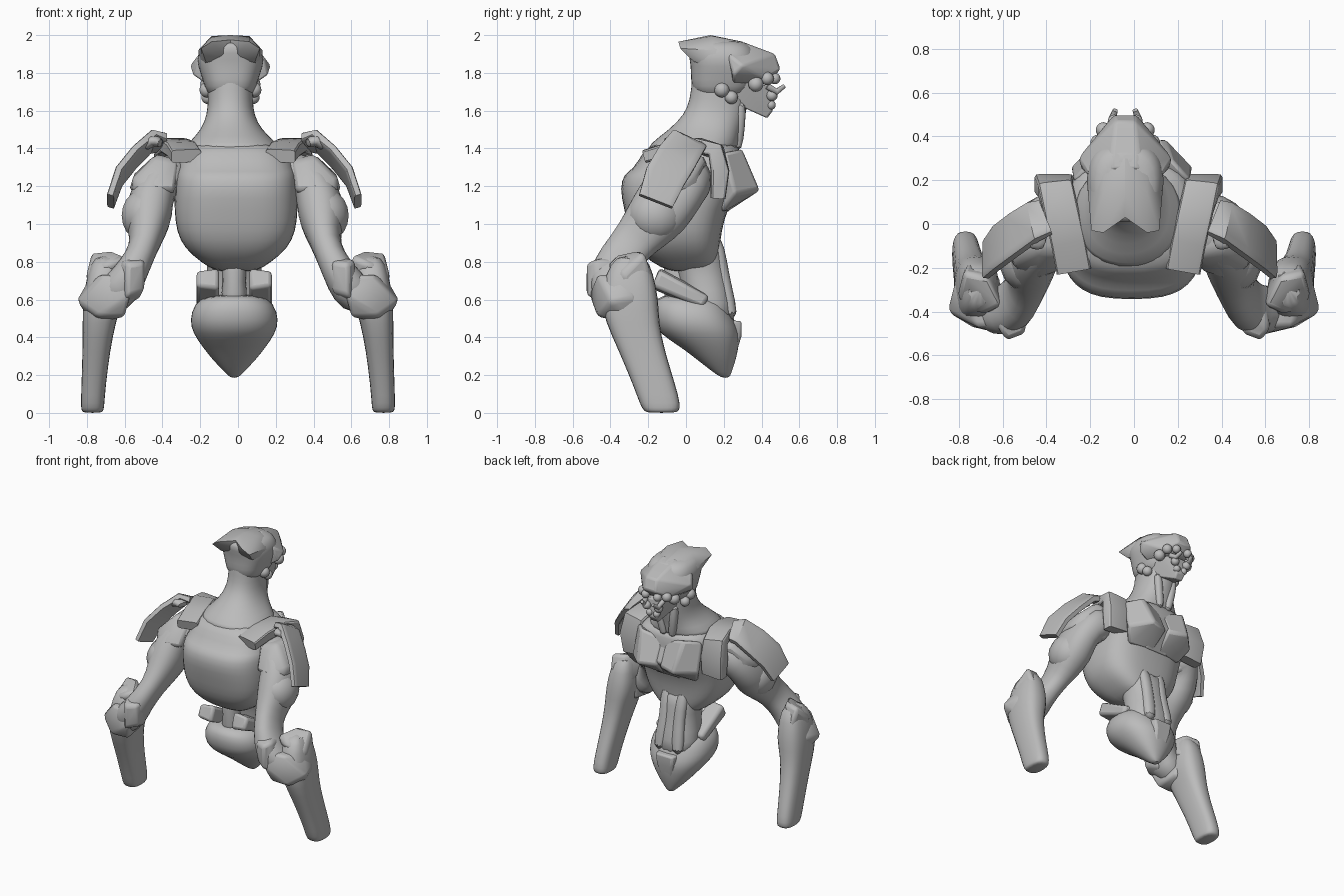
import bpy, bmesh, math
from mathutils import Vector

clay = bpy.data.materials.new("clay grey")
clay.diffuse_color = (0.5, 0.5, 0.5, 1)


def finish(bm, name, angle=35, subsurf=0, bevel=0):
    bmesh.ops.recalc_face_normals(bm, faces=bm.faces[:])
    me = bpy.data.meshes.new(name)
    bm.to_mesh(me)
    bm.free()
    me.materials.append(clay)
    ob = bpy.data.objects.new(name, me)
    bpy.context.collection.objects.link(ob)
    bpy.ops.object.select_all(action='DESELECT')
    ob.select_set(True)
    bpy.context.view_layer.objects.active = ob
    bpy.ops.object.shade_smooth_by_angle(angle=math.radians(angle))
    if bevel:
        m = ob.modifiers.new("bevel", 'BEVEL')
        m.width, m.segments = bevel, 2
    if subsurf:
        m = ob.modifiers.new("subsurf", 'SUBSURF')
        m.levels = m.render_levels = subsurf
    return ob


def loft(name, stations, ref=(1, 0, 0), flat=False, n=16, p=2.3, side=1, cx=0, subsurf=1, angle=60):
    """Skin superellipse rings (x, y, z, a, b) along a path; a lies along ref."""
    bm = bmesh.new()
    pts = [Vector((side * s[0] + cx, s[1], s[2])) for s in stations]
    rings = []
    for i, s in enumerate(stations):
        t = (pts[min(i + 1, len(pts) - 1)] - pts[max(i - 1, 0)]).normalized()
        if flat:
            t = Vector((0, 0, 1))
        u = Vector(ref)
        u = (u - t * u.dot(t)).normalized()
        v = t.cross(u)
        ring = []
        for k in range(n):
            ang = 2 * math.pi * (k + 0.5) / n
            c, d = math.cos(ang), math.sin(ang)
            c = math.copysign(abs(c) ** (2 / p), c)
            d = math.copysign(abs(d) ** (2 / p), d)
            ring.append(bm.verts.new(pts[i] + u * c * s[3] + v * d * s[4]))
        rings.append(ring)
    for r, q in zip(rings, rings[1:]):
        for k in range(n):
            bm.faces.new((r[k], r[(k + 1) % n], q[(k + 1) % n], q[k]))
    bm.faces.new(rings[0])
    bm.faces.new(rings[-1])
    return finish(bm, name, angle, subsurf)


def hull(name, pts, side=1, cx=0, bevel=0.012, angle=35):
    bm = bmesh.new()
    for x, y, z in pts:
        bm.verts.new((side * x + cx, y, z))
    res = bmesh.ops.convex_hull(bm, input=bm.verts[:])
    junk = {g for g in res["geom_interior"] + res["geom_unused"] if isinstance(g, bmesh.types.BMVert)}
    bmesh.ops.delete(bm, geom=list(junk), context='VERTS')
    bmesh.ops.dissolve_limit(bm, angle_limit=0.08, verts=bm.verts[:], edges=bm.edges[:])
    return finish(bm, name, angle, 0, bevel)


def both(pts):
    return [(s * x, y, z) for s in (1, -1) for x, y, z in pts]


def ball(name, loc, r, scale=(1, 1, 1)):
    bm = bmesh.new()
    bmesh.ops.create_uvsphere(bm, u_segments=14, v_segments=10, radius=r)
    bmesh.ops.scale(bm, verts=bm.verts[:], vec=scale)
    bmesh.ops.translate(bm, verts=bm.verts[:], vec=loc)
    return finish(bm, name)


# Torso, neck, skull: rings as (centre x, back y, front y, z, half width)
def body(name, rows, p):
    loft(name, [(x, (b + f) / 2, z, w, (f - b) / 2) for x, b, f, z, w in rows], flat=True, n=20, p=p)


body("torso", [
    (-.01, -.08, .14, .74, .10), (-.01, -.19, .17, .80, .19), (-.01, -.265, .18, .87, .275),
    (-.01, -.305, .19, .96, .32), (-.01, -.33, .22, 1.08, .33), (-.01, -.355, .29, 1.19, .33),
    (-.01, -.33, .30, 1.27, .325), (-.01, -.285, .30, 1.285, .315), (-.015, -.23, .29, 1.38, .30),
    (-.025, -.18, .28, 1.44, .22)], 2.9)
body("neck", [
    (-.02, -.24, .28, 1.36, .30), (-.03, -.19, .28, 1.43, .235), (-.035, -.09, .295, 1.50, .16),
    (-.04, -.01, .32, 1.58, .125), (-.04, .02, .33, 1.66, .12), (-.04, .03, .32, 1.76, .12),
    (-.04, .04, .30, 1.88, .12)], 2.2)
body("skull", [(-.04, .06, .30, 1.66, .11), (-.04, .025, .36, 1.73, .14), (-.04, .025, .38, 1.80, .16),
               (-.04, .02, .38, 1.87, .185), (-.04, 0, .36, 1.94, .16), (-.04, .03, .3, 1.975, .12)], 2.6)

# Waist and pelvis
body("abdomen", [
    (-.02, -.12, .19, .95, .20), (-.02, -.08, .21, .83, .15), (-.02, -.04, .225, .72, .14),
    (-.02, -.02, .26, .58, .17), (-.02, .02, .27, .46, .16)], 2.2)
body("spine", [(-.02, -.14, .02, .80, .08), (-.02, -.10, .06, .70, .05), (-.02, -.14, .06, .57, .09)], 2.2)
body("pelvis", [
    (-.02, -.14, .16, .63, .14), (-.02, -.18, .22, .58, .215), (-.02, -.18, .26, .49, .24),
    (-.02, -.145, .29, .42, .22), (-.02, -.03, .28, .35, .17), (-.02, .06, .265, .28, .115),
    (-.02, .15, .24, .21, .045), (-.02, .19, .23, .185, .02)], 2.3)
hull("pelvis_front", both([(.08, .24, .49), (.07, .295, .485), (.06, .295, .41), (.03, .23, .20),
                           (.1, .2, .4)]), 1, -.02)

# Sternum keel and throat
hull("sternum", both([(.05, .26, 1.38), (.04, .34, 1.2), (.10, .22, 1.06), (.14, .15, 1.3)]), 1, -.01)

# Brow and jaw
HX = -.04
hull("brow", both([
    (.06, .25, 1.975), (.06, .31, 1.96), (.045, .47, 1.90), (.05, .50, 1.82),
    (.215, .30, 1.84), (.17, .22, 1.90), (.20, .25, 1.79), (.12, .41, 1.77),
    (.05, .44, 1.75), (.13, .25, 1.74)]), 1, HX, .012)
hull("jaw", both([
    (.11, .2, 1.78), (.09, .23, 1.65), (.07, .37, 1.645), (.03, .43, 1.56), (.035, .46, 1.60),
    (.06, .44, 1.73), (.11, .32, 1.75)]), 1, HX, .008)

for s in (1, -1):
    tag = "_right" if s > 0 else "_left"

    # Belly ridges, hip plates, throat cords
    loft("belly_ridge" + tag, [(.07, .14, .94, .05, .05), (.06, .18, .80, .045, .04),
                               (.06, .20, .68, .045, .04), (.08, .245, .48, .055, .045)],
         n=10, side=s, cx=-.02)
    hull("hip_plate" + tag, [(x, y, z) for x, g in ((.08, 0), (.20, .015)) for y, z in (
        (-.14, .77 - g), (-.18, .655 + g), (.09, .54 + g), (.12, .63 - g))], s, -.02, .02)
    loft("throat_cord" + tag, [(.07, .29, 1.66, .035, .035), (.055, .285, 1.52, .03, .03),
                               (.03, .27, 1.38, .035, .03)], n=8, side=s, cx=HX)

    # Chest plates
    hull("chest_plate" + tag, [
        (.01, .27, 1.36), (.18, .30, 1.40), (.27, .20, 1.38), (.01, .35, 1.18), (.15, .395, 1.18),
        (.28, .26, 1.16), (.02, .21, 1.06), (.22, .19, 1.06), (.1, .1, 1.2)], s, -.01, .02)

    # Collar pad wrapping over the shoulder from back to front
    loft("collar_pad" + tag, [
        (.25, -.21, 1.36, .08, .035), (.275, -.08, 1.395, .08, .04), (.31, .07, 1.415, .08, .04),
        (.335, .16, 1.385, .08, .045), (.34, .18, 1.28, .09, .05), (.33, .17, 1.14, .085, .04)],
        n=12, p=7, side=s, cx=-.025, subsurf=0, angle=35)

    # Outer shoulder plate and its knob
    loft("shoulder_plate" + tag, [
        (.385, .03, 1.43, .085, .025), (.44, .01, 1.435, .10, .025), (.53, -.05, 1.35, .11, .022),
        (.61, -.11, 1.25, .11, .022), (.655, -.16, 1.12, .095, .02)],
        ref=(0, 1, -.45), n=12, p=7, side=s, cx=-.02, subsurf=0, angle=35)
    loft("plate_knob" + tag, [(.38, -.08, 1.42, .05, .03), (.43, -.06, 1.455, .06, .035),
                              (.48, -.05, 1.40, .05, .03)], ref=(0, 1, 0), n=10, side=s, cx=-.02)

    # Upper arm: shoulder cap, biceps bulge and tapering limb
    hull("shoulder_cap" + tag, [
        (.30, .12, 1.33), (.30, -.14, 1.34), (.42, .10, 1.37), (.42, -.12, 1.37), (.53, .04, 1.27),
        (.54, -.18, 1.25), (.56, -.04, 1.18), (.54, -.20, 1.17), (.46, .08, 1.12), (.32, .08, 1.10),
        (.32, -.22, 1.17), (.42, -.26, 1.18)], s, -.015, .03, 60)
    ball("biceps" + tag, (s * .475 - .015, -.16, 1.045), .15, (.86, 1, .95))
    loft("upper_arm" + tag, [
        (.26, .01, 1.25, .13, .13), (.37, -.01, 1.25, .17, .14), (.44, -.07, 1.17, .17, .12),
        (.455, -.14, 1.06, .17, .13), (.465, -.22, .97, .14, .105), (.48, -.30, .88, .115, .075),
        (.54, -.385, .76, .13, .085), (.60, -.40, .66, .12, .11), (.69, -.36, .58, .09, .10)],
        ref=(0, 1, 0), n=14, side=s, cx=-.015)

    # Elbow guard, block and spur
    hull("elbow_guard" + tag, [
        (.57, -.47, .73), (.57, -.51, .62), (.60, -.46, .51), (.61, -.28, .53), (.72, -.47, .73),
        (.74, -.47, .51), (.855, -.40, .59), (.82, -.26, .61), (.77, -.28, .47), (.66, -.24, .73),
        (.78, -.32, .72)], s, 0, .02, 60)
    hull("elbow_block" + tag, [
        (.60, -.38, .83), (.67, -.24, .86), (.78, -.22, .85), (.81, -.34, .73), (.70, -.43, .78),
        (.60, -.34, .72), (.76, -.17, .70), (.62, -.22, .66), (.80, -.32, .66)], s, 0, .025, 60)
    hull("elbow_spur" + tag, [
        (.50, -.50, .80), (.58, -.53, .79), (.62, -.48, .81), (.48, -.38, .84), (.60, -.34, .80),
        (.50, -.48, .64), (.58, -.53, .62), (.64, -.44, .56), (.52, -.36, .60)], s, 0, .02, 60)

    # Forearm
    loft("forearm" + tag, [
        (.70, -.29, .84, .06, .08), (.71, -.30, .74, .09, .13), (.715, -.30, .60, .11, .16),
        (.735, -.285, .48, .09, .145), (.75, -.235, .33, .075, .125), (.765, -.165, .14, .066, .115),
        (.77, -.135, .04, .064, .11), (.77, -.13, .012, .06, .095), (.77, -.13, 0, .05, .08)],
        flat=True, n=12, p=2.8, side=s)

    # Crest halves leave a notch at the back
    hull("crest" + tag, [
        (0, .03, 1.975), (.10, -.04, 1.965), (.155, -.03, 1.93), (0, .13, 2.0), (.1, .14, 1.995),
        (.17, .14, 1.92), (0, .30, 1.965), (.1, .3, 1.94), (0, .05, 1.86), (.13, .04, 1.86),
        (.16, .25, 1.80), (0, .25, 1.80)], s, HX, 0, 50)

    # Ears, cheek lumps and mandibles
    ball("ear" + tag, (s * .125 + HX, .19, 1.71), .04)
    ball("jaw_hinge" + tag, (s * .12 + HX, .24, 1.67), .035)
    for x, y, z, r in ((.10, .43, 1.77, .035), (.05, .47, 1.77, .03), (.05, .455, 1.68, .03),
                       (.12, .37, 1.74, .04), (.03, .45, 1.63, .025)):
        ball("cheek_lump" + tag, (s * x + HX, y, z), r)
    loft("mandible" + tag, [(.07, .43, 1.73, .018, .018), (.06, .48, 1.70, .018, .018),
                            (.045, .52, 1.73, .012, .012)], n=8, side=s, cx=HX, subsurf=0)
